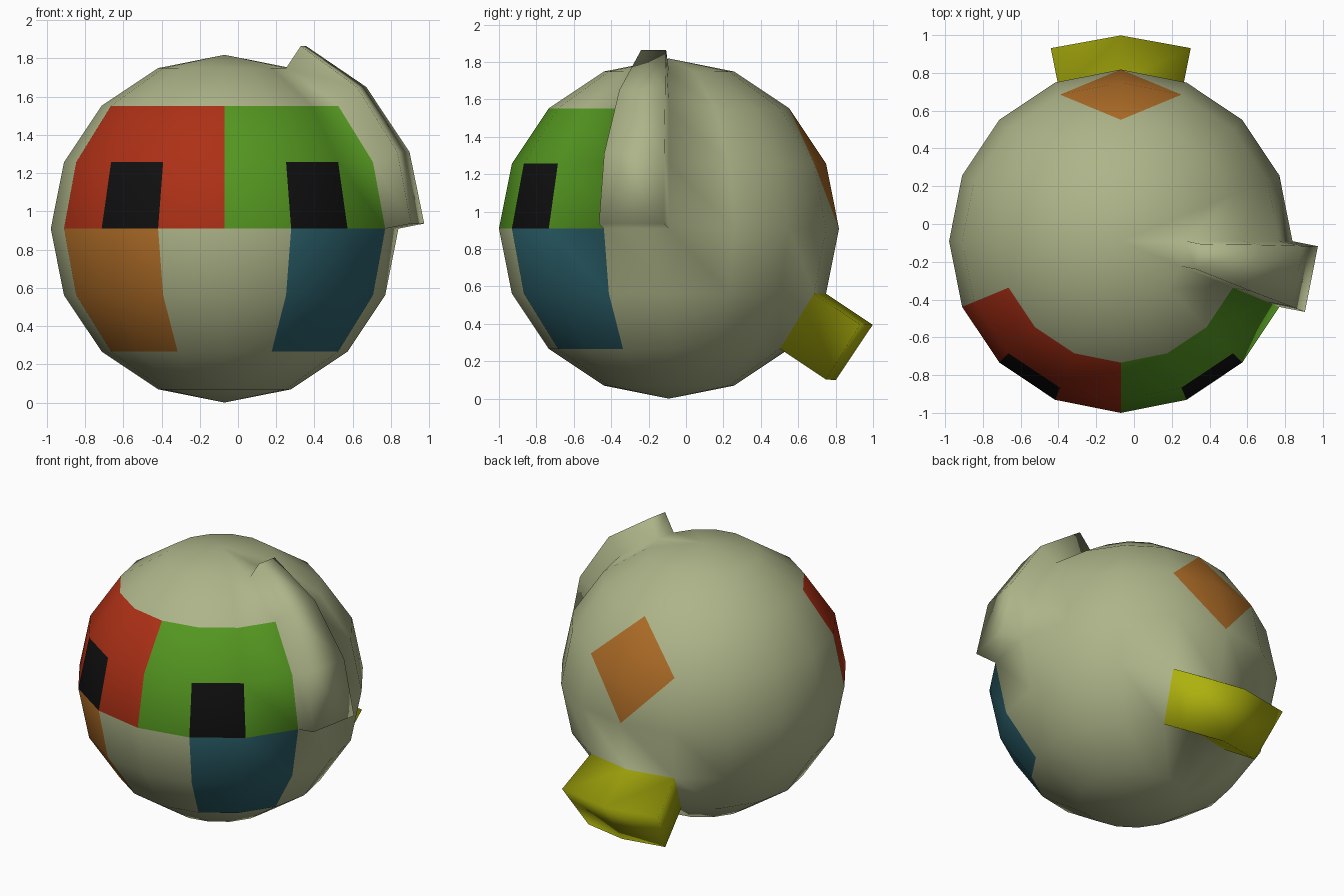
import bpy, bmesh, math
from mathutils import Vector, Matrix

if "Cube" in bpy.data.objects:
    bpy.data.objects.remove(bpy.data.objects["Cube"])

R = 0.909
STEP = math.radians(22.5)

# Palette: one material slot per painted area
PALETTE = {
    "skin": (0.42, 0.46, 0.25), "red": (0.42, 0.03, 0.008),
    "green": (0.09, 0.31, 0.015), "black": (0.005, 0.005, 0.005),
    "orange": (0.42, 0.15, 0.02), "blue": (0.025, 0.12, 0.15),
    "yellow": (0.42, 0.44, 0.004),
}
SLOT = {name: i for i, name in enumerate(PALETTE)}

bm = bmesh.new()
bmesh.ops.create_uvsphere(bm, u_segments=16, v_segments=8, radius=R)

# Index every face by (segment counted from the front, ring counted from the top)
grid = {}
for f in bm.faces:
    c = f.calc_center_median()
    seg = math.floor(math.atan2(c.x, -c.y) / STEP)
    ring = math.floor(math.acos(c.z / c.length) / STEP)
    grid[seg, ring] = f


def patch(segs, rings):
    return [grid[s, r] for s in segs for r in rings]


def paint(faces, name):
    for f in faces:
        f.material_index = SLOT[name]


def raise_patch(faces, height, name):
    """Extrude a patch along its averaged face normals."""
    geom = bmesh.ops.extrude_face_region(bm, geom=faces)["geom"]
    old = [f for f in faces if f.is_valid]
    caps = {g for g in geom if isinstance(g, bmesh.types.BMFace)}
    old = [f for f in old if f not in caps]
    if old:
        bmesh.ops.delete(bm, geom=old, context="FACES")
    for f in caps:
        f.normal_update()
    verts = {v for f in caps for v in f.verts}
    shift = {v: sum((f.normal for f in v.link_faces if f in caps), Vector()).normalized()
             for v in verts}
    for v, n in shift.items():
        v.co += n * height
    for v in verts:
        paint(v.link_faces, name)


# Face mask halves, eyes and cheeks
paint(patch((-3, -2, -1), (2, 3)), "red")
paint(patch((0, 1, 2), (2, 3)), "green")
paint(patch((-2, 1), (3,)), "black")
paint(patch((-3, -2), (4, 5)), "orange")
paint(patch((1, 2), (4, 5)), "blue")

# Raised ridge on the right side, and tail block low at the back
ridge = patch((3,), (1, 2, 3))
tail = patch((-8, 7), (5,))

# Diamond on the back: cut the corners off four faces around one vertex
target = Vector((0, R * math.sin(3 * STEP), R * math.cos(3 * STEP)))
centre = min(bm.verts, key=lambda v: (v.co - target).length)
near = {e.other_vert(centre) for e in centre.link_edges}
for f in list(centre.link_faces):
    a, b = [v for v in f.verts if v in near]
    bmesh.utils.face_split(f, a, b)
paint(centre.link_faces, "orange")

raise_patch(ridge, 0.14, "skin")
raise_patch(tail, 0.30, "yellow")

# Finish: outward normals, smooth shading, final placement
bmesh.ops.recalc_face_normals(bm, faces=bm.faces[:])
for f in bm.faces:
    f.smooth = True
bm.transform(Matrix.Translation((-0.07, -0.091, R)))

mesh = bpy.data.meshes.new("painted_ball_head")
bm.to_mesh(mesh)
bm.free()
for name, rgb in PALETTE.items():
    mat = bpy.data.materials.new(name)
    mat.diffuse_color = (*rgb, 1)
    mat.use_nodes = True
    mat.node_tree.nodes["Principled BSDF"].inputs["Base Color"].default_value = mat.diffuse_color
    mesh.materials.append(mat)
head = bpy.data.objects.new("painted_ball_head", mesh)
bpy.context.collection.objects.link(head)
